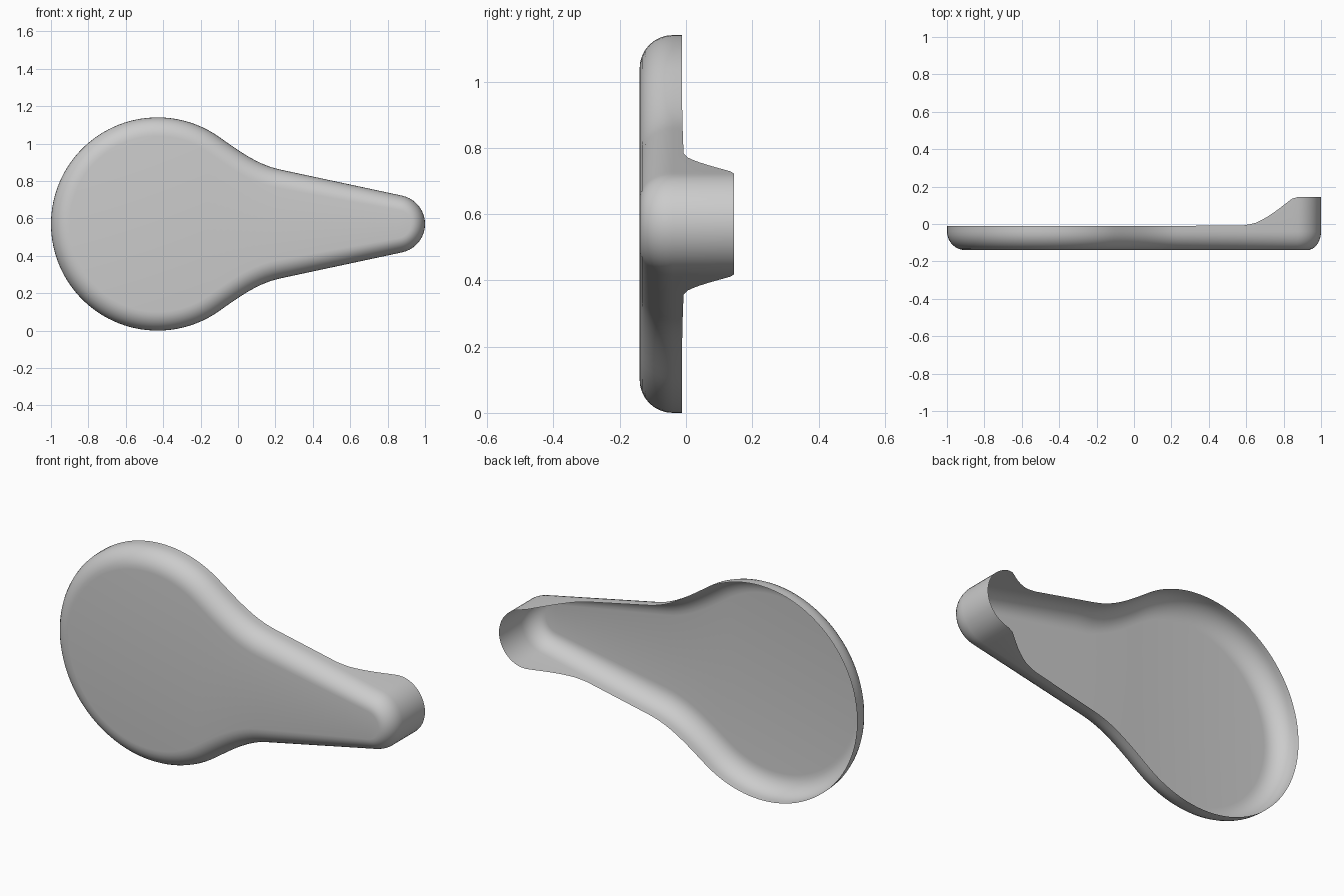
import bpy, bmesh, math
from mathutils import Vector

if "Cube" in bpy.data.objects:
    bpy.data.objects.remove(bpy.data.objects["Cube"])

CZ = 0.57          # height of the long axis
FACE_Y = -0.14     # flat front face


def arc(cx, r, a0, a1, n):
    return [Vector((cx + r * math.cos(math.radians(a0 + (a1 - a0) * i / n)),
                    r * math.sin(math.radians(a0 + (a1 - a0) * i / n)))) for i in range(n + 1)]


def bezier(p0, p1, p2, p3, n):
    return [p0 * (1 - t) ** 3 + p1 * 3 * t * (1 - t) ** 2 + p2 * 3 * t * t * (1 - t) + p3 * t ** 3
            for t in (i / n for i in range(1, n))]


def rim_y(x):
    # Rim is nearly level, then sweeps up at the spout tip
    if x < 0.6:
        return -0.012 + 0.008 * max(0.0, x)
    keys = [(0.6, -0.006), (0.65, 0.006), (0.7, 0.03), (0.75, 0.063),
            (0.8, 0.1), (0.84, 0.133), (0.87, 0.145), (1.1, 0.145)]
    for (xa, ya), (xb, yb) in zip(keys, keys[1:]):
        if x <= xb:
            return ya + (yb - ya) * (x - xa) / (xb - xa)


# Upper half outline: tip, straight handle side, concave neck, round bowl
tip = arc(0.845, 0.155, 0, 78, 10)
handle_end = Vector((0.23, 0.29))
side = [tip[-1].lerp(handle_end, i / 20) for i in range(1, 21)]
bowl = arc(-0.43, 0.57, 55, 180, 40)
neck = bezier(handle_end, Vector((0.11, 0.315)), Vector((0.02, 0.38)), bowl[0], 10)
half = tip + side + neck + bowl
outline = half + [Vector((p.x, -p.y)) for p in reversed(half[1:-1])]
count = len(outline)

# Inward direction at every outline point
inward = []
for i in range(count):
    t = (outline[(i + 1) % count] - outline[i - 1]).normalized()
    inward.append(Vector((-t.y, t.x)))

# Rings: rim, then a rounded edge down to the front face
STEPS = 8
bm = bmesh.new()
rings = [[bm.verts.new((p.x, rim_y(p.x), p.y + CZ)) for p in outline]]
for k in range(STEPS + 1):
    a = math.pi / 2 * k / STEPS
    ring = []
    for p, n in zip(outline, inward):
        radius = 0.10 if p.x < 0.2 else 0.10 - 0.025 * (p.x - 0.2) / 0.8
        q = p + n * radius * (1 - math.cos(a))
        ring.append(bm.verts.new((q.x, FACE_Y + 0.1 * (1 - math.sin(a)), q.y + CZ)))
    rings.append(ring)
for ra, rb in zip(rings, rings[1:]):
    for i in range(count):
        j = (i + 1) % count
        bm.faces.new((ra[i], rb[i], rb[j], ra[j]))

# Flat face: strips between matching upper and lower points
last = rings[-1]
m = len(half) - 1
for i in range(m):
    quad = [last[i], last[i + 1], last[(count - i - 1) % count], last[(count - i) % count]]
    bm.faces.new(list(dict.fromkeys(quad)))
bmesh.ops.recalc_face_normals(bm, faces=bm.faces[:])
if min(bm.faces, key=lambda f: f.calc_center_median().y).normal.y > 0:
    bmesh.ops.reverse_faces(bm, faces=bm.faces[:])

mesh = bpy.data.meshes.new("spoon_rest")
bm.to_mesh(mesh)
bm.free()
obj = bpy.data.objects.new("spoon_rest", mesh)
bpy.context.collection.objects.link(obj)
bpy.context.view_layer.objects.active = obj
obj.select_set(True)
bpy.ops.object.shade_smooth_by_angle(angle=math.radians(40))
